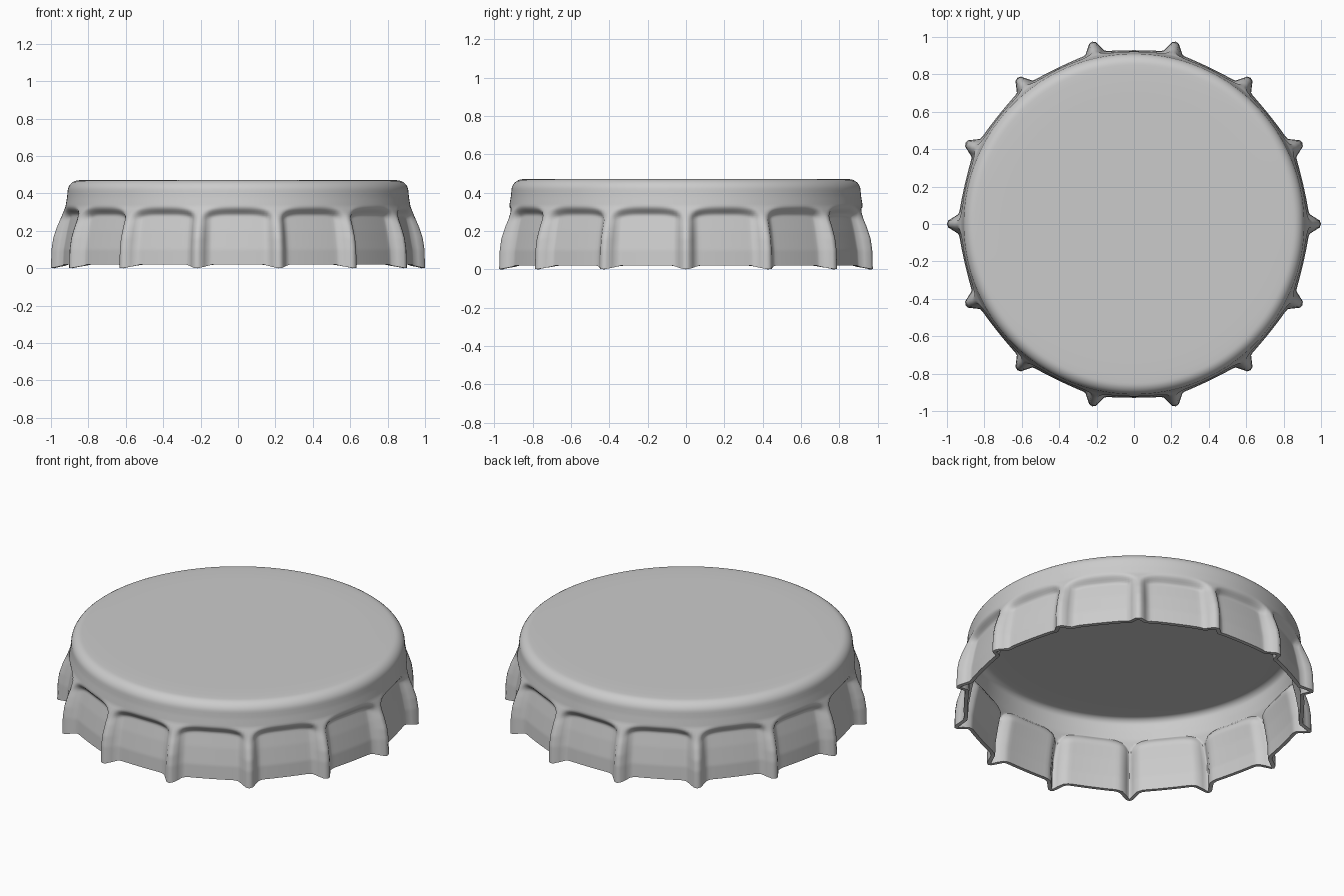
import bpy, bmesh, math

if "Cube" in bpy.data.objects:
    bpy.data.objects.remove(bpy.data.objects["Cube"])

RIDGES = 14
SEG = RIDGES * 24

# silhouettes as (z, radius): along a ridge, and along the middle of a flute
RIDGE = [(0, 1.0), (0.1, 0.997), (0.16, 0.988), (0.22, 0.968), (0.28, 0.942),
         (0.33, 0.922), (0.38, 0.914), (0.42, 0.91)]
FLUTE = [(0, 0.93), (0.1, 0.925), (0.2, 0.907), (0.28, 0.888), (0.42, 0.88)]


def sample(profile, z):
    for (z0, r0), (z1, r1) in zip(profile, profile[1:]):
        if z <= z1:
            return r0 + (r1 - r0) * (z - z0) / (z1 - z0)
    return profile[-1][1]


def smooth(a, b, x):
    t = min(max((x - a) / (b - a), 0), 1)
    return t * t * (3 - 2 * t)


def skirt_point(angle, t):
    # u is 0 in the middle of a flute and 1 on a ridge
    u = 1 - 2 * abs((angle / (2 * math.pi) * RIDGES + 0.5) % 1 - 0.5)
    bottom = 0.02 * (1 - smooth(0.6, 1, u))
    z = bottom + (0.41 - bottom) * t
    arch = 0.305 - 0.05 * u ** 4
    mask = (1 - smooth(0.72, 0.97, u)) * (1 - smooth(arch - 0.025, arch + 0.03, z))
    ridge = sample(RIDGE, z)
    flute = sample(FLUTE, z) + 0.015 * u * u
    return ridge + (flute - ridge) * mask, z


bm = bmesh.new()
rings = []


def add_ring(func):
    ring = []
    for i in range(SEG):
        a = 2 * math.pi * i / SEG
        r, z = func(a)
        ring.append(bm.verts.new((r * math.cos(a), r * math.sin(a), z)))
    rings.append(ring)


# fluted skirt
ROWS = 40
for k in range(ROWS + 1):
    add_ring(lambda a: skirt_point(a, k / ROWS))
# rounded shoulder
for k in range(1, 9):
    q = math.pi / 2 * k / 8
    add_ring(lambda a: (0.85 + 0.061 * math.cos(q), 0.41 + 0.06 * math.sin(q)))
# flat top
for r in (0.82, 0.7, 0.4, 0.1):
    add_ring(lambda a: (r, 0.472))

for lo, hi in zip(rings, rings[1:]):
    for i in range(SEG):
        j = (i + 1) % SEG
        bm.faces.new((lo[i], lo[j], hi[j], hi[i]))
bm.faces.new(rings[-1])

mesh = bpy.data.meshes.new("bottle_cap")
bm.to_mesh(mesh)
bm.free()
cap = bpy.data.objects.new("bottle_cap", mesh)
bpy.context.collection.objects.link(cap)

# sheet metal thickness
shell = cap.modifiers.new("thickness", 'SOLIDIFY')
shell.thickness = 0.022
shell.offset = -1

bpy.context.view_layer.objects.active = cap
cap.select_set(True)
bpy.ops.object.modifier_apply(modifier="thickness")
bpy.ops.object.shade_smooth_by_angle(angle=math.radians(50))
